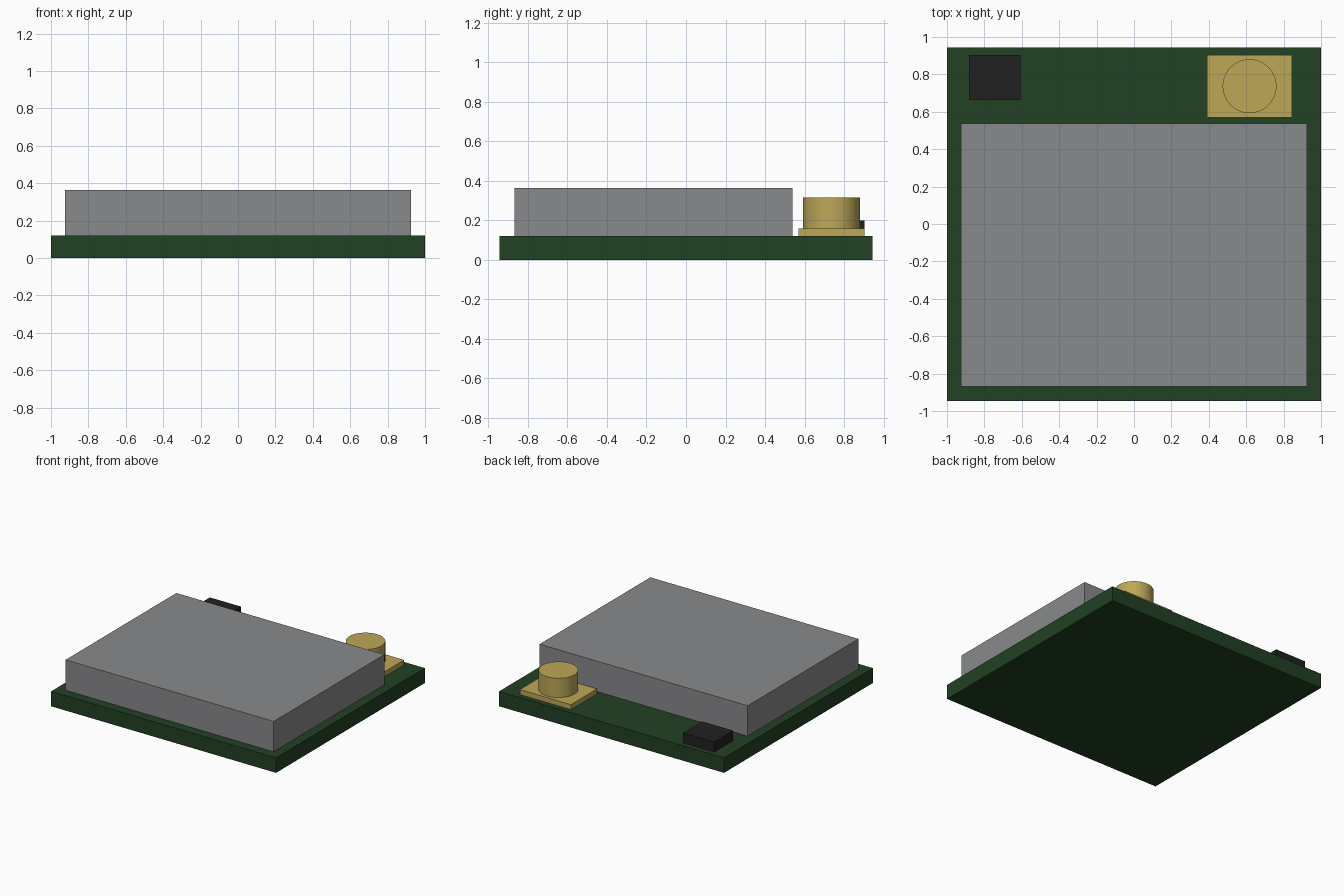
import bpy
import math

cube = bpy.data.objects.get("Cube")
if cube:
    bpy.data.objects.remove(cube, do_unlink=True)


def make_material(name, rgb):
    mat = bpy.data.materials.new(name)
    mat.use_nodes = True
    colour = (*rgb, 1.0)
    mat.diffuse_color = colour
    mat.node_tree.nodes["Principled BSDF"].inputs["Base Color"].default_value = colour
    return mat


green = make_material("board green", (0.016, 0.052, 0.017))
grey = make_material("shield grey", (0.25, 0.253, 0.265))
gold = make_material("connector gold", (0.51, 0.39, 0.097))
black = make_material("chip black", (0.015, 0.015, 0.015))


def box(name, x, y, z, mat):
    """Box from (min, max) ranges on each axis."""
    ranges = (x, y, z)
    bpy.ops.mesh.primitive_cube_add(size=1, location=[(a + b) / 2 for a, b in ranges])
    ob = bpy.context.object
    ob.name = name
    ob.scale = [b - a for a, b in ranges]
    bpy.ops.object.transform_apply(location=False, rotation=False, scale=True)
    ob.data.materials.append(mat)
    return ob


BOARD_TOP = 0.12

# Circuit board and the metal shield can on it
box("circuit_board", (-1, 1), (-0.945, 0.945), (0, BOARD_TOP), green)
box("shield_can", (-0.925, 0.925), (-0.868, 0.538), (BOARD_TOP, 0.364), grey)

# Small chip in the back right corner
box("chip", (-0.883, -0.607), (0.662, 0.904), (BOARD_TOP, 0.2), black)

# Coaxial connector: flat base and round barrel
box("connector_base", (0.391, 0.845), (0.57, 0.903), (BOARD_TOP, 0.16), gold)
bpy.ops.mesh.primitive_cylinder_add(vertices=64, radius=0.144, depth=0.155,
                                    location=(0.618, 0.737, 0.2375))
barrel = bpy.context.object
barrel.name = "connector_barrel"
barrel.data.materials.append(gold)
bpy.ops.object.shade_smooth_by_angle(angle=math.radians(30))
